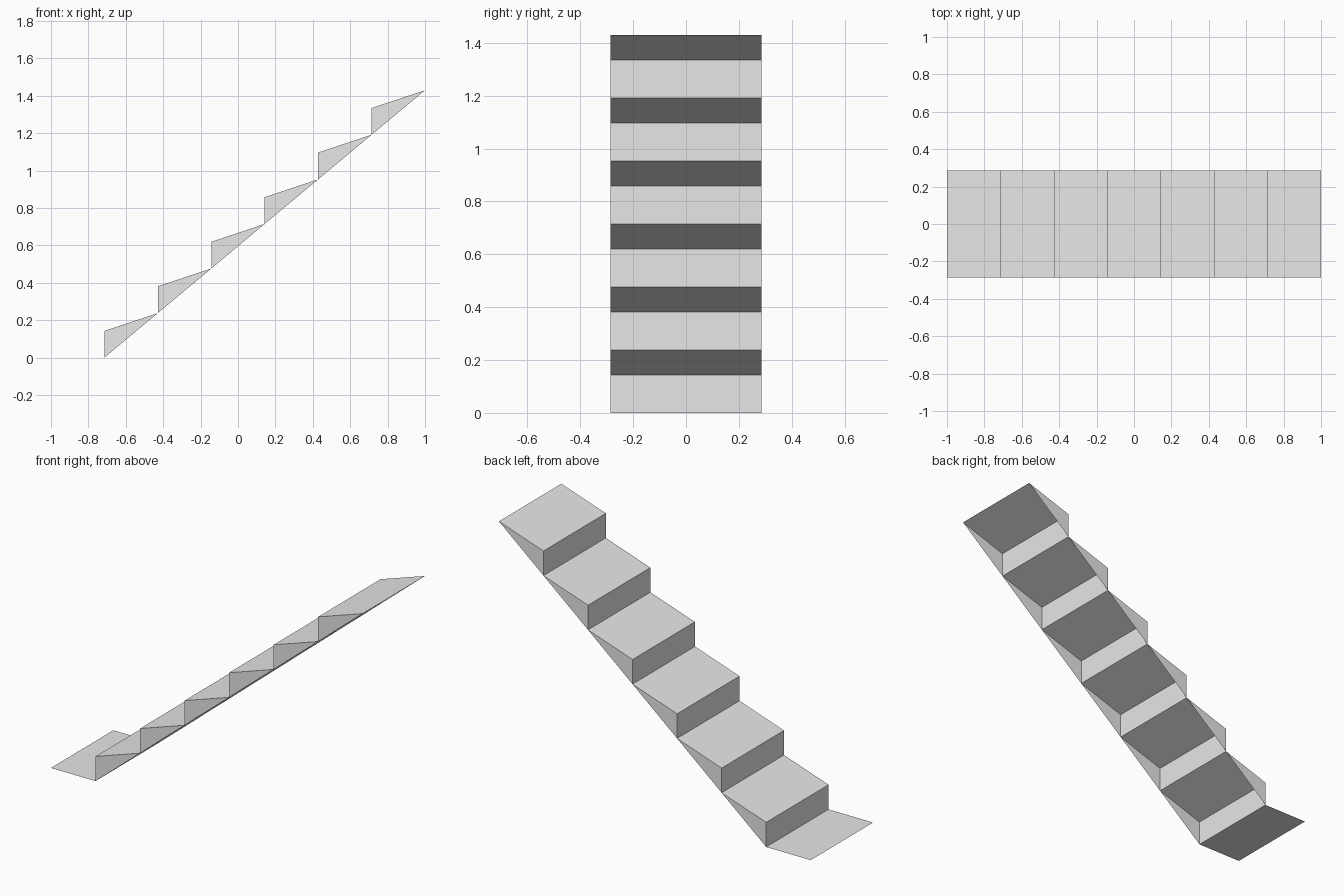
import bpy
import bmesh

if "Cube" in bpy.data.objects:
    bpy.data.objects.remove(bpy.data.objects["Cube"], do_unlink=True)

STEPS = 6
RUN = 2 / 7          # horizontal length of one step
RISE = 0.2383        # height gained per step
RISER = 0.143        # height of the upright face
HALF = RUN           # half the stair width
FOOT_X = -1 + RUN    # where the first riser stands

grey = bpy.data.materials.new("light grey")
grey.use_nodes = True
grey.diffuse_color = (0.8, 0.8, 0.8, 1)
grey.node_tree.nodes["Principled BSDF"].inputs["Base Color"].default_value = (0.8, 0.8, 0.8, 1)


def sheet_mesh(name, profile, closed_sides):
    """Sweep an open x-z profile across the width, optionally capping both sides."""
    bm = bmesh.new()
    front = [bm.verts.new((x, -HALF, z)) for x, z in profile]
    back = [bm.verts.new((x, HALF, z)) for x, z in profile]
    for i in range(len(profile) - 1):
        bm.faces.new((front[i], front[i + 1], back[i + 1], back[i]))
    if closed_sides:
        bm.faces.new(front[::-1])
        bm.faces.new(back)
    mesh = bpy.data.meshes.new(name)
    bm.to_mesh(mesh)
    bm.free()
    mesh.materials.append(grey)
    return mesh


def place(name, mesh, location=(0, 0, 0)):
    obj = bpy.data.objects.new(name, mesh)
    obj.location = location
    bpy.context.collection.objects.link(obj)


# Flat plate on the ground before the first step
place("landing_plate", sheet_mesh("landing_plate", [(-1, 0), (FOOT_X, 0)], False))

# Hollow step: riser, sloping tread and two side triangles, open underneath
step = sheet_mesh("step", [(0, 0), (0, RISER), (RUN, RISE)], True)
for i in range(STEPS):
    place(f"step_{i + 1}", step, (FOOT_X + i * RUN, 0, i * RISE))
